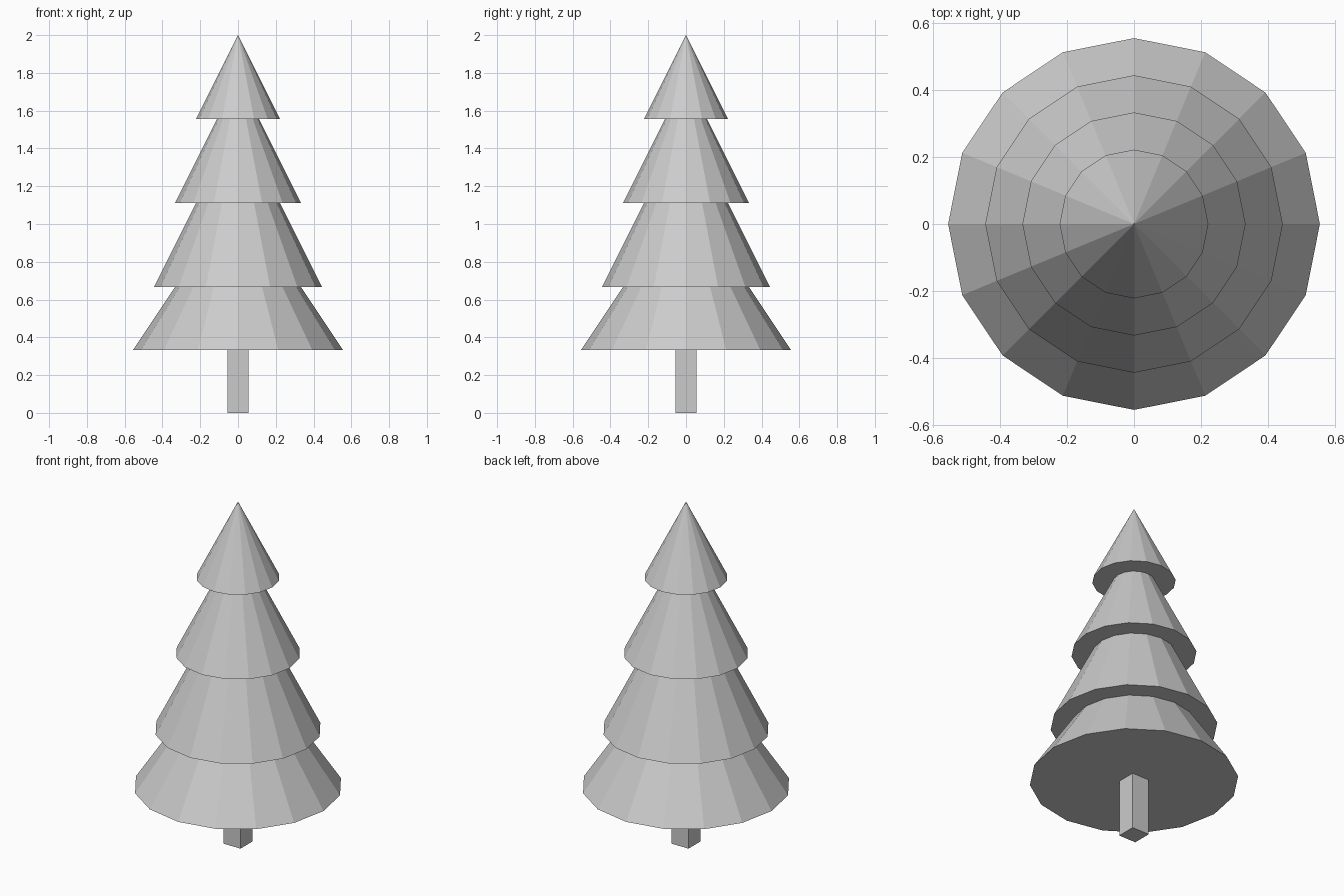
import bpy
import bmesh
import math

old = bpy.data.objects.get("Cube")
if old:
    bpy.data.objects.remove(old, do_unlink=True)

U = 1 / 9      # one design unit; the tree is 18 units tall
SIDES = 16

grey = bpy.data.materials.new("light grey")
grey.use_nodes = True
colour = (0.6, 0.6, 0.6, 1)
grey.diffuse_color = colour
grey.node_tree.nodes["Principled BSDF"].inputs["Base Color"].default_value = colour


def finish(name, bm):
    bmesh.ops.recalc_face_normals(bm, faces=bm.faces)
    mesh = bpy.data.meshes.new(name)
    bm.to_mesh(mesh)
    bm.free()
    mesh.materials.append(grey)
    obj = bpy.data.objects.new(name, mesh)
    bpy.context.collection.objects.link(obj)
    return obj


# Foliage: one closed stepped profile, turned around the z axis
tiers = [(5, 3, 3, 6), (4, 2, 6, 10), (3, 1, 10, 14), (2, 0, 14, 18)]
profile = [(0, 3)]
for r_low, r_high, z_low, z_high in tiers:
    profile += [(r_low, z_low), (r_high, z_high)]

bm = bmesh.new()
verts = [bm.verts.new((r * U, 0, z * U)) for r, z in profile]
edges = [bm.edges.new(pair) for pair in zip(verts, verts[1:])]
bmesh.ops.spin(bm, geom=verts + edges, axis=(0, 0, 1), cent=(0, 0, 0),
               angle=math.tau, steps=SIDES, use_duplicate=False)
bmesh.ops.remove_doubles(bm, verts=bm.verts, dist=0.0001)
finish("foliage", bm)

# Trunk: a square post standing on the ground
bm = bmesh.new()
bmesh.ops.create_cube(bm, size=1)
bmesh.ops.scale(bm, vec=(U, U, 3 * U), verts=bm.verts)
bmesh.ops.translate(bm, vec=(0, 0, 1.5 * U), verts=bm.verts)
finish("trunk", bm)
